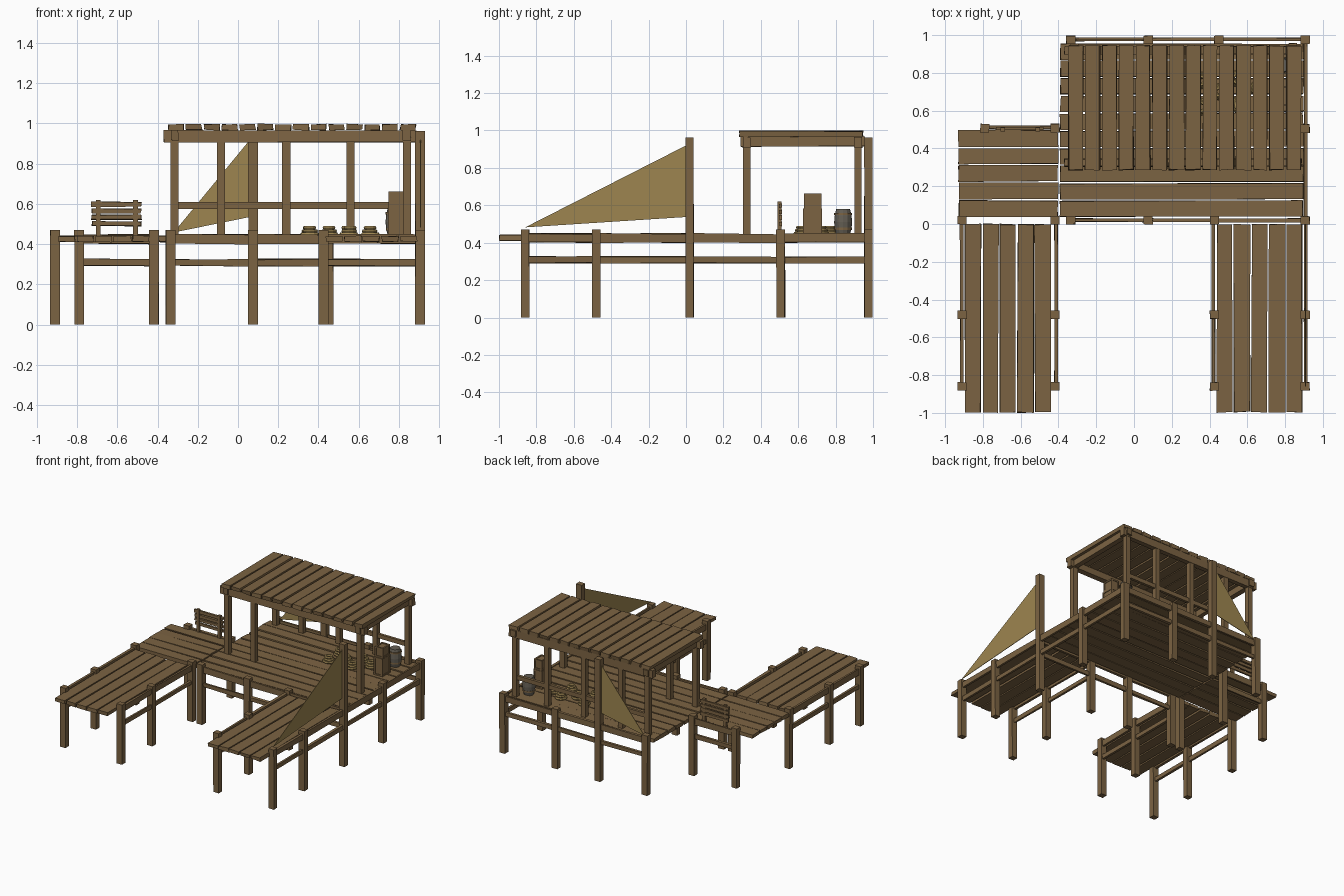
import bpy, bmesh, math, random
from mathutils import Vector

if "Cube" in bpy.data.objects:
    bpy.data.objects.remove(bpy.data.objects["Cube"])
random.seed(7)


def mat(name, col):
    m = bpy.data.materials.new(name)
    m.diffuse_color = (*col, 1)
    m.use_nodes = True
    m.node_tree.nodes["Principled BSDF"].inputs["Base Color"].default_value = m.diffuse_color
    return m


WOOD = mat("wood", (0.20, 0.125, 0.055))
CLOTH = mat("sailcloth", (0.34, 0.235, 0.08))
ROPE = mat("rope", (0.36, 0.25, 0.09))
STEEL = mat("barrel_grey", (0.13, 0.115, 0.09))


def finish(name, bm, material):
    bmesh.ops.recalc_face_normals(bm, faces=bm.faces)
    me = bpy.data.meshes.new(name)
    bm.to_mesh(me)
    bm.free()
    ob = bpy.data.objects.new(name, me)
    me.materials.append(material)
    bpy.context.collection.objects.link(ob)
    return ob


def box(bm, x0, x1, y0, y1, z0, z1, j=(0, 0, 0)):
    # box whose corners are nudged for a hand-cut look
    vs = bmesh.ops.create_cube(bm, size=1)['verts']
    c = Vector(((x0 + x1) / 2, (y0 + y1) / 2, (z0 + z1) / 2))
    for v in vs:
        v.co = Vector((v.co.x * (x1 - x0), v.co.y * (y1 - y0), v.co.z * (z1 - z0))) + c
        v.co += Vector([random.uniform(-a, a) for a in j])


def boxes(name, items, j=(0, 0, 0), material=WOOD):
    bm = bmesh.new()
    for it in items:
        box(bm, *it, j=j)
    return finish(name, bm, material)


def planks(name, x0, x1, y0, y1, z0, z1, n, along, gap=0.009):
    # row of n rough boards running along one axis
    items = []
    for i in range(n):
        if along == 'x':
            w = (y1 - y0) / n
            items.append((x0, x1, y0 + i * w + gap / 2, y0 + (i + 1) * w - gap / 2, z0, z1))
        else:
            w = (x1 - x0) / n
            items.append((x0 + i * w + gap / 2, x0 + (i + 1) * w - gap / 2, y0, y1, z0, z1))
    return boxes(name, items, j=(0.004, 0.004, 0.003))


# decks and roof boards
planks("main_deck", -0.39, 0.895, 0.035, 0.96, 0.412, 0.441, 10, 'x')
planks("left_deck", -0.928, -0.403, 0.035, 0.50, 0.415, 0.441, 5, 'x')
planks("left_pier_deck", -0.898, -0.437, -0.996, -0.002, 0.412, 0.440, 5, 'y')
planks("right_pier_deck", 0.433, 0.894, -0.996, -0.002, 0.412, 0.440, 5, 'y')
planks("roof_boards", -0.352, 0.89, 0.287, 0.945, 0.967, 0.996, 14, 'y', 0.012)

# piles: short ones, plus two tall masts
H, M = 0.47, 0.962
piles = [(-0.91, 0.02, H), (-0.418, 0.02, H), (-0.335, 0.02, H), (0.075, 0.02, H),
         (0.425, 0.02, H), (0.906, 0.02, M), (0.906, 0.505, H), (0.906, 0.975, H),
         (0.45, 0.975, H), (0.075, 0.975, M), (-0.335, 0.975, H),
         (-0.79, 0.508, H), (-0.418, 0.508, H)]
for px in (-0.91, -0.418, 0.425, 0.906):
    piles += [(px, -0.48, H), (px, -0.86, H)]
boxes("piles", [(x - .024, x + .024, y - .022, y + .022, 0, h) for x, y, h in piles],
      j=(0.0015, 0.0015, 0))

# edge beams and lower cross rails between piles
spans_x = [(-0.335, 0.075, 0.02), (0.075, 0.425, 0.02), (0.425, 0.906, 0.02),
           (-0.335, 0.075, 0.978), (0.075, 0.45, 0.978), (0.45, 0.906, 0.978),
           (-0.79, -0.418, 0.512)]
spans_y = [(0.02, 0.505, 0.909), (0.505, 0.975, 0.909)]
for px in (-0.912, -0.412, 0.42, 0.909):
    spans_y += [(-0.86, -0.48, px), (-0.48, 0.02, px)]
for name, z0, z1 in (("edge_beams", 0.402, 0.448), ("lower_rails", 0.291, 0.325)):
    items = [(a, b, y - .009, y + .009, z0, z1) for a, b, y in spans_x]
    items += [(x - .009, x + .009, a, b, z0, z1) for a, b, x in spans_y]
    boxes(name, items, j=(0.002, 0.002, 0.004))

# shelter frame
sp = [(-0.315, .325), (-0.085, .325), (0.84, .325)]
sp += [(x, .92) for x in (-0.315, -0.085, 0.24, 0.56, 0.84)]
boxes("shelter_posts", [(x - .02, x + .02, y - .019, y + .019, 0.435, 0.93) for x, y in sp])
boxes("shelter_beams",
      [(-0.368, 0.888, y - .02, y + .02, 0.908, 0.965) for y in (.325, .92)]
      + [(x - .02, x + .02, 0.292, 0.955, 0.915, 0.967) for x in (-0.315, 0.84)],
      j=(0.003, 0.003, 0.003))
boxes("shelter_rail", [(-0.315, 0.84, 0.91, 0.932, 0.575, 0.608)], j=(0, 0, 0.002))

# small slatted backboard on the left deck
boxes("backboard_posts", [(x - .012, x + .012, 0.49, 0.51, 0.43, 0.62) for x in (-0.695, -0.51)])
boxes("backboard_slats", [(-0.728, -0.482, 0.497, 0.513, z, z + .023)
                          for z in (0.49, 0.522, 0.554, 0.586)], j=(0.004, 0, 0.003))


# triangular sails
def sail(name, pts, axis):
    bm = bmesh.new()
    d = Vector(axis) * 0.002
    a = [bm.verts.new(Vector(p) + d) for p in pts]
    b = [bm.verts.new(Vector(p) - d) for p in pts]
    bm.faces.new(a)
    bm.faces.new(b[::-1])
    for i in range(3):
        k = (i + 1) % 3
        bm.faces.new((a[i], b[i], b[k], a[k]))
    finish(name, bm, CLOTH)


sail("side_sail", [(.908, .01, .925), (.908, .01, .538), (.908, -.86, .482)], (1, 0, 0))
sail("back_sail", [(.06, .975, .92), (.06, .975, .535), (-.32, .975, .458)], (0, 1, 0))


# framed crates
def crate(name, x0, x1, y0, y1, z0, z1, t=0.012):
    e = 0.005
    items = [(x0 + e, x1 - e, y0 + e, y1 - e, z0 + e, z1 - e)]
    for a in (x0, x1 - t):
        items += [(a, a + t, b, b + t, z0, z1) for b in (y0, y1 - t)]
        items += [(a, a + t, y0, y1, c, c + t) for c in (z0, z1 - t)]
    for b in (y0, y1 - t):
        items += [(x0, x1, b, b + t, c, c + t) for c in (z0, z1 - t)]
    boxes(name, items)


crate("lower_crate", 0.745, 0.822, 0.625, 0.728, 0.44, 0.582)
crate("upper_crate", 0.748, 0.82, 0.632, 0.724, 0.582, 0.662)


# lathe for barrel and rope coils
def lathe(bm, cx, cy, prof, n=12, closed=False):
    rings = [[bm.verts.new((cx + r * math.cos(2 * math.pi * i / n),
                            cy + r * math.sin(2 * math.pi * i / n), z)) for i in range(n)]
             for r, z in prof]
    m = len(rings)
    for k in range(m if closed else m - 1):
        p, q = rings[k], rings[(k + 1) % m]
        for i in range(n):
            bm.faces.new((p[i], p[(i + 1) % n], q[(i + 1) % n], q[i]))
    if not closed:
        bm.faces.new(rings[0][::-1])
        bm.faces.new(rings[-1])


bm = bmesh.new()
lathe(bm, 0.782, 0.84, [(.036, .44), (.045, .475), (.048, .51), (.045, .545), (.037, .58)])
finish("barrel", bm, STEEL)
bm = bmesh.new()
for z, r in ((0.468, .0465), (0.548, .0475)):
    lathe(bm, 0.782, 0.84, [(r - .008, z), (r, z), (r, z + .012), (r - .008, z + .012)], closed=True)
finish("barrel_hoops", bm, WOOD)

# rope coils lying on the deck
bm = bmesh.new()
for cx, cy in ((.36, .62), (.355, .76), (.455, .70), (.555, .63), (.55, .77), (.655, .72)):
    for z, r in ((.449, .036), (.465, .029), (.481, .022)):
        ring = [(r + .010 * math.cos(t * math.pi / 3), z + .010 * math.sin(t * math.pi / 3))
                for t in range(6)]
        lathe(bm, cx + random.uniform(-.004, .004), cy, ring, closed=True)
finish("rope_coils", bm, ROPE)
